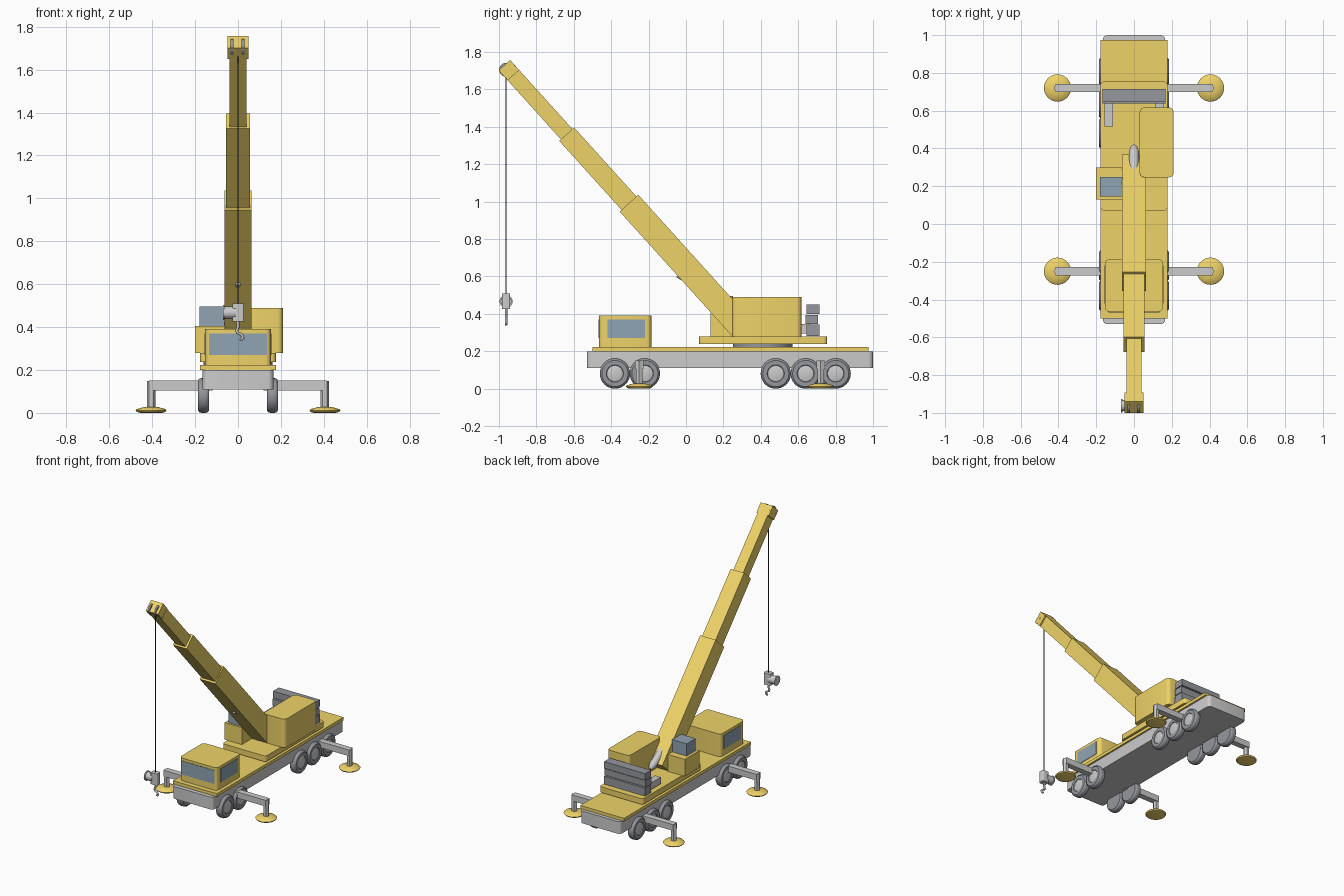
import bpy, bmesh, math
from mathutils import Vector, Matrix

if "Cube" in bpy.data.objects:
    bpy.data.objects.remove(bpy.data.objects["Cube"])


def material(name, rgb):
    m = bpy.data.materials.new(name)
    m.diffuse_color = (*rgb, 1)
    m.use_nodes = True
    m.node_tree.nodes["Principled BSDF"].inputs["Base Color"].default_value = m.diffuse_color
    return m


YELLOW = material("yellow_paint", (0.86, 0.65, 0.14))
DARK = material("dark_grey", (0.30, 0.31, 0.34))
GLASS = material("glass", (0.28, 0.37, 0.45))
BLACK = material("rope_black", (0.05, 0.05, 0.06))


def finish(name, bm, mat=None, smooth=False):
    bmesh.ops.recalc_face_normals(bm, faces=bm.faces)
    me = bpy.data.meshes.new(name)
    bm.to_mesh(me)
    bm.free()
    ob = bpy.data.objects.new(name, me)
    bpy.context.collection.objects.link(ob)
    if mat:
        me.materials.append(mat)
    if smooth:
        bpy.ops.object.select_all(action='DESELECT')
        ob.select_set(True)
        bpy.context.view_layer.objects.active = ob
        bpy.ops.object.shade_smooth_by_angle(angle=math.radians(35))
    return ob


def box(name, x, y, z, mat=None, r=0):
    """Box from ranges; r rounds the upright edges."""
    bm = bmesh.new()
    bmesh.ops.create_cube(bm, size=1)
    for v in bm.verts:
        v.co = [(a + b) / 2 + c * (b - a) for c, (a, b) in zip(v.co, (x, y, z))]
    if r:
        up = [e for e in bm.edges
              if abs(e.verts[0].co.z - e.verts[1].co.z) > 1e-5]
        bmesh.ops.bevel(bm, geom=up, offset=r, segments=4, profile=0.5, affect='EDGES')
    return finish(name, bm, mat, r > 0)


def lathe(name, profile, origin, axis, mat=None, n=32):
    """Spin (radius, height) points about an axis through origin."""
    bm = bmesh.new()
    q = Vector((0, 0, 1)).rotation_difference(Vector(axis))
    rings = []
    for r, h in profile:
        rings.append([bm.verts.new(q @ Vector((r * math.cos(2 * math.pi * i / n),
                                               r * math.sin(2 * math.pi * i / n), h))
                                   + Vector(origin)) for i in range(n)])
    for a, b in zip(rings, rings[1:]):
        for i in range(n):
            bm.faces.new((a[i], a[(i + 1) % n], b[(i + 1) % n], b[i]))
    bm.faces.new(rings[0])
    bm.faces.new(rings[-1])
    return finish(name, bm, mat, True)


def rod(name, a, b, r, mat=None, n=24):
    a, b = Vector(a), Vector(b)
    return lathe(name, [(r, 0), (r, (b - a).length)], a, (b - a).normalized(), mat, n)


# Carrier: chassis, deck and driver cab
box("chassis", (-.165, .165), (-.53, 1.0), (.11, .2), None, .025)
box("deck", (-.178, .178), (-.5, .975), (.2, .223), YELLOW)
box("driver_cab", (-.153, .153), (-.465, -.185), (.223, .39), YELLOW, .025)
box("windscreen", (-.135, .135), (-.468, -.44), (.27, .37), GLASS)
for s, side in ((-1, "left"), (1, "right")):
    box(f"{side}_cab_window", sorted((s * .13, s * .156)), (-.42, -.22), (.27, .37), GLASS)

    # Wheels, two front and three rear axles
    for i, y in enumerate((-.38, -.22, .48, .64, .80)):
        lathe(f"{side}_tyre_{i + 1}",
              [(.045, .0), (.07, .0), (.078, .006), (.081, .015), (.081, .036),
               (.078, .045), (.07, .051), (.046, .051), (.042, .046)],
              (s * .135, y, .081), (s, 0, 0), DARK)
        lathe(f"{side}_hub_{i + 1}", [(.043, .03), (.043, .048), (.038, .05)],
              (s * .135, y, .081), (s, 0, 0))

    # Outriggers
    for y, end in ((-.25, "front"), (.72, "rear")):
        box(f"{end}_{side}_outrigger_beam", sorted((s * .12, s * .415)),
            (y - .022, y + .022), (.105, .15))
        rod(f"{end}_{side}_outrigger_leg", (s * .405, y, .02), (s * .405, y, .148), .02, None, 6)
        lathe(f"{end}_{side}_outrigger_pad",
              [(.05, 0), (.066, .004), (.072, .012), (.066, .018), (.03, .028)],
              (s * .405, y, 0), (0, 0, 1), YELLOW)

# Superstructure on its slewing ring
rod("slewing_ring", (0, .41, .22), (0, .41, .242), .16, DARK, 32)
box("turntable", (-.177, .177), (.07, .755), (.238, .28), YELLOW, .02)
box("engine_house", (.03, .21), (.247, .617), (.28, .49), YELLOW, .025)
box("operator_cab_base", (-.2, -.06), (.13, .3), (.28, .405), YELLOW)
box("operator_cab_glass", (-.18, -.06), (.145, .25), (.405, .495), GLASS)

# Counterweight slabs and carrying arms
for i, (y, z0, z1) in enumerate(((.645, .283, .342), (.638, .347, .394), (.645, .4, .449))):
    box(f"counterweight_{i + 1}", (-.167, .168), (y, y + .069), (z0, z1), DARK)
for s in (-1, 1):
    box("counterweight_arm", sorted((s * .11, s * .155)), (.515, .66), (.295, .345))

# Telescopic boom along its tilted axis
BASE = Vector((0, .317, .303))
DIR = Vector((0, -.67, .742)).normalized()
UP = Vector((0, .742, .67)).normalized()


def boom_box(name, t0, t1, w, d, mat=YELLOW):
    ob = box(name, (-w / 2, w / 2), (-d / 2, d / 2), (t0, t1), mat)
    m = Matrix((Vector((1, 0, 0)), UP, DIR)).transposed().to_4x4()
    ob.data.transform(Matrix.Translation(BASE) @ m)


boom_box("boom_base_section", 0, .928, .127, .134)
boom_box("boom_middle_section", .86, 1.425, .11, .107)
boom_box("boom_tip_section", 1.36, 1.92, .08, .083)
for x in (-.045, .045):
    boom_box("boom_head_cheek", 1.85, 1.92, .012, .083)
boom_box("boom_head_cap", 1.89, 1.922, .1, .083)
for x in (-.028, .024):
    rod("head_sheave", (x - .007, -.962, 1.705), (x + .007, -.962, 1.705), .037, DARK)
boom_box("boom_head", 1.85, 1.915, .099, .082)

# Luffing cylinder under the boom
lathe("lift_cylinder", [(.012, 0), (.012, .3), (.026, .3), (.026, .5), (.018, .53), (.008, .54)],
      (0, -.045, .606), Vector((0, .46, -.28)).normalized(), None)

# Hoist rope, hook block and hook
HY = -.962
rod("hoist_rope", (0, HY, .48), (0, HY, 1.7), .003, BLACK, 8)
box("hook_block", (-.026, .028), (HY - .022, HY + .022), (.425, .51), None, .008)
rod("hook_block_sheave", (-.062, HY, .467), (-.01, HY, .467), .029)
rod("hook_block_flange", (-.07, HY, .467), (-.062, HY, .467), .035)
cu = bpy.data.curves.new("hook", 'CURVE')
cu.dimensions = '3D'
cu.bevel_depth = .007
cu.bevel_resolution = 2
cu.use_fill_caps = True
sp = cu.splines.new('POLY')
pts = [(0, .43), (0, .4), (-.006, .385), (-.003, .374), (.012, .367), (.022, .358), (.023, .35),
       (.017, .343), (.009, .346)]
sp.points.add(len(pts) - 1)
for p, (x, z) in zip(sp.points, pts):
    p.co = (x, HY, z, 1)
bpy.context.collection.objects.link(bpy.data.objects.new("hook", cu))
